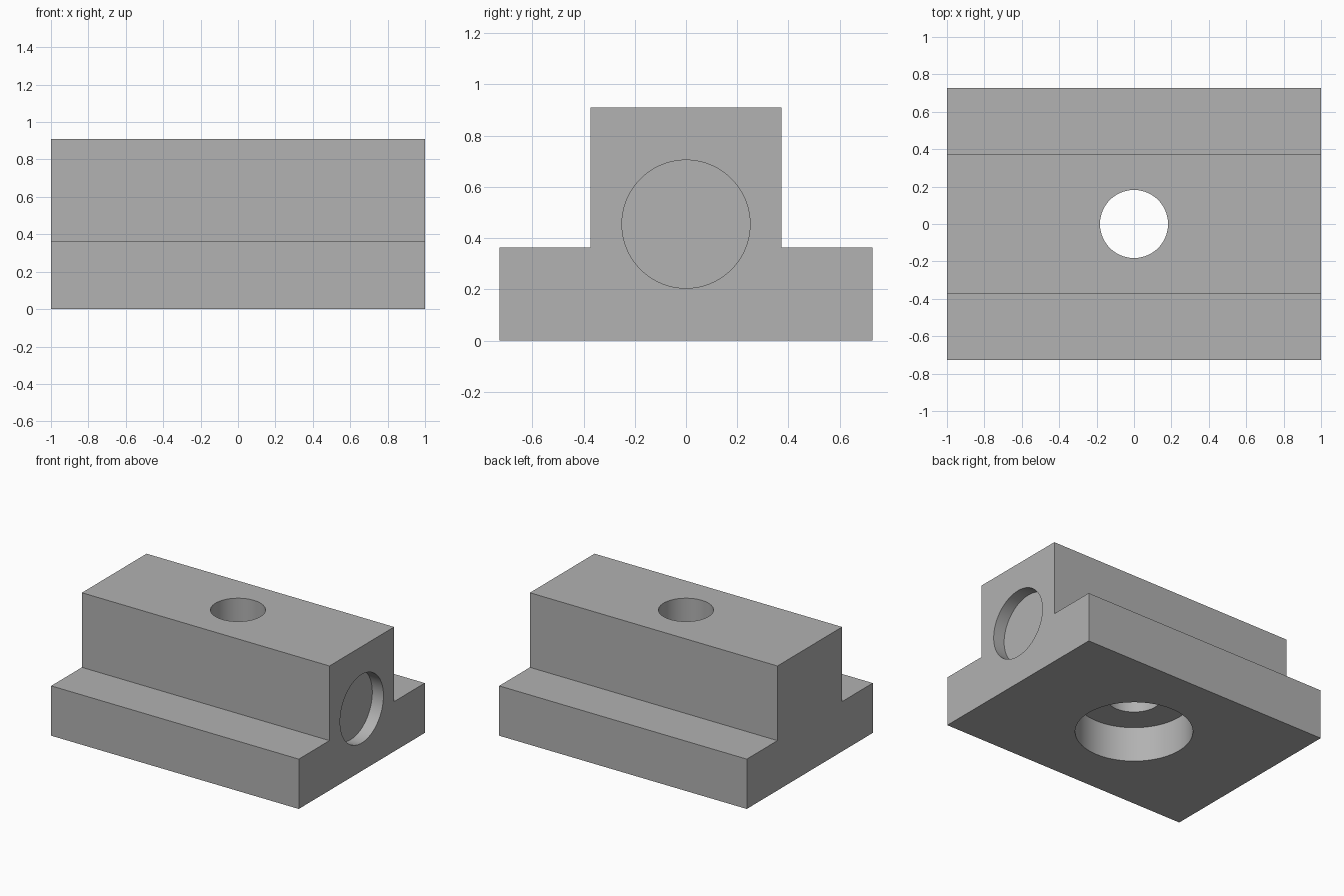
import bpy
import bmesh
from math import pi, radians

default = bpy.data.objects.get("Cube")
if default:
    bpy.data.objects.remove(default, do_unlink=True)

LENGTH, HALF_BASE, HALF_RAIL = 2.0, 0.727, 0.373
BASE_TOP, TOP = 0.364, 0.909

# Single grey finish
grey = bpy.data.materials.new("plain grey")
grey.use_nodes = True
colour = (0.445, 0.445, 0.445, 1)
grey.diffuse_color = colour
grey.node_tree.nodes["Principled BSDF"].inputs["Base Color"].default_value = colour

# Stepped block: inverted T profile extruded along x
half = [(HALF_BASE, 0), (HALF_BASE, BASE_TOP), (HALF_RAIL, BASE_TOP), (HALF_RAIL, TOP)]
profile = half + [(-y, z) for y, z in reversed(half)]
bm = bmesh.new()
end = bm.faces.new([bm.verts.new((-LENGTH / 2, y, z)) for y, z in profile])
side = bmesh.ops.extrude_face_region(bm, geom=[end])
moved = [v for v in side["geom"] if isinstance(v, bmesh.types.BMVert)]
bmesh.ops.translate(bm, verts=moved, vec=(LENGTH, 0, 0))
bmesh.ops.recalc_face_normals(bm, faces=bm.faces)
mesh = bpy.data.meshes.new("stepped_block")
bm.to_mesh(mesh)
bm.free()
mesh.materials.append(grey)
block = bpy.data.objects.new("stepped_block", mesh)
bpy.context.collection.objects.link(block)


def bore(name, radius, depth, centre, rotation=(0, 0, 0)):
    """Cut a round hole out of the block."""
    bpy.ops.mesh.primitive_cylinder_add(vertices=96, radius=radius, depth=depth,
                                        location=centre, rotation=rotation)
    cutter = bpy.context.object
    cutter.name = name
    cutter.hide_render = True
    cutter.data.materials.append(grey)
    cut = block.modifiers.new(name, "BOOLEAN")
    cut.operation = "DIFFERENCE"
    cut.solver = "EXACT"
    cut.object = cutter
    bpy.ops.object.select_all(action="DESELECT")
    block.select_set(True)
    bpy.context.view_layer.objects.active = block
    bpy.ops.object.modifier_apply(modifier=name)
    bpy.data.objects.remove(cutter, do_unlink=True)


# Vertical through hole, wide counterbore below, shallow pocket in the +x end
bore("through_hole", 0.182, 3, (0, 0, 0.5))
bore("counterbore", 0.389, 0.51, (0, 0, 0))
bore("end_pocket", 0.25, 0.18, (LENGTH / 2, 0, TOP / 2), (0, pi / 2, 0))

bpy.ops.object.shade_smooth_by_angle(angle=radians(30))
